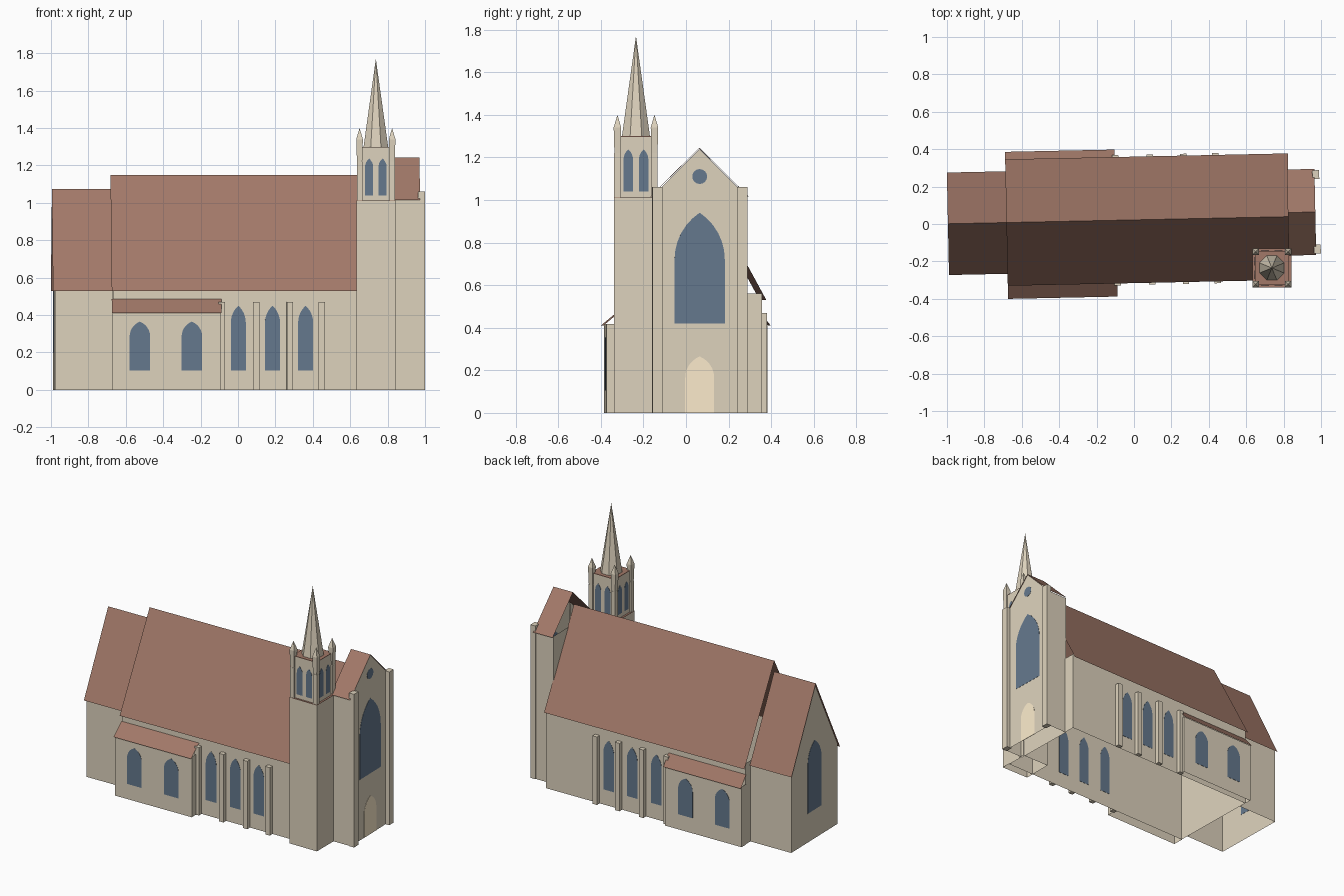
import bpy, bmesh, math
from mathutils import Matrix, Vector

if "Cube" in bpy.data.objects:
    bpy.data.objects.remove(bpy.data.objects["Cube"])

def material(name, rgb):
    m = bpy.data.materials.new(name)
    m.diffuse_color = (*rgb, 1)
    m.use_nodes = True
    m.node_tree.nodes["Principled BSDF"].inputs["Base Color"].default_value = m.diffuse_color
    return m

STONE = material("stone", (0.73, 0.65, 0.51))
TILE = material("roof_tile", (0.36, 0.19, 0.14))
GLASS = material("window_glass", (0.13, 0.19, 0.27))
DOOR = material("door_wood", (0.98, 0.84, 0.61))

# The church body is turned slightly; the tower stays square to the axes
BODY = Matrix.Translation((0, 0.022, 0)) @ Matrix.Rotation(math.radians(1.2), 4, 'Z')
TX, TY = 0.737, -0.235
TOWER = Matrix.Translation((TX, TY, 0))

def finish(name, bm, mat, frame):
    bmesh.ops.recalc_face_normals(bm, faces=bm.faces)
    me = bpy.data.meshes.new(name)
    bm.to_mesh(me)
    bm.free()
    me.materials.append(mat)
    ob = bpy.data.objects.new(name, me)
    ob.matrix_world = frame
    bpy.context.collection.objects.link(ob)
    return ob

def prism(name, profile, axis, lo, hi, mat=STONE, frame=BODY, hollow=""):
    """Extrude a 2D (horizontal, z) profile along x or y; hollow drops 'b'ottom / 't'op faces."""
    def place(a, z):
        return (lo, a, z) if axis == 'x' else (a, lo, z)
    bm = bmesh.new()
    f = bm.faces.new([bm.verts.new(place(a, z)) for a, z in profile])
    r = bmesh.ops.extrude_face_region(bm, geom=[f])
    d = Vector((hi - lo, 0, 0)) if axis == 'x' else Vector((0, hi - lo, 0))
    bmesh.ops.translate(bm, verts=[v for v in r["geom"] if isinstance(v, bmesh.types.BMVert)], vec=d)
    bmesh.ops.recalc_face_normals(bm, faces=bm.faces)
    bm.normal_update()
    drop = [f for f in bm.faces if ("b" in hollow and f.normal.z < -0.9) or ("t" in hollow and f.normal.z > 0.9)]
    bmesh.ops.delete(bm, geom=drop, context='FACES')
    return finish(name, bm, mat, frame)

def box(name, x0, x1, y0, y1, z0, z1, mat=STONE, frame=BODY, hollow=""):
    return prism(name, [(y0, z0), (y1, z0), (y1, z1), (y0, z1)], 'x', x0, x1, mat, frame, hollow)

def sheet(name, line, x0, x1, mat=TILE):
    """Thin surface following a (y, z) line along x."""
    bm = bmesh.new()
    rows = [[bm.verts.new((x, y, z)) for x in (x0, x1)] for y, z in line]
    for a, b in zip(rows, rows[1:]):
        bm.faces.new((a[0], a[1], b[1], b[0]))
    return finish(name, bm, mat, BODY)

def arch(c, w, z0, spring, top, n=6):
    """Pointed arch profile of half width w."""
    h = top - spring
    R = (w * w + h * h) / (2 * w)
    end = math.atan2(h, R - w)
    right = [(w - R + R * math.cos(end * i / n), spring + R * math.sin(end * i / n)) for i in range(n + 1)]
    left = [(-x, z) for x, z in right[-2::-1]]
    return [(c + x, z) for x, z in [(w, z0)] + right + left + [(-w, z0)]]

def panel(name, profile, axis, at, mat=GLASS, frame=BODY):
    return prism(name, profile, axis, at - 0.0015, at + 0.0015, mat, frame)

def taper(name, rings, sides, turn, frame):
    """Stack of regular rings (radius, z) ending in a point."""
    bm = bmesh.new()
    loops = []
    for r, z in rings[:-1]:
        loops.append([bm.verts.new((r * math.cos(turn + 2 * math.pi * i / sides),
                                    r * math.sin(turn + 2 * math.pi * i / sides), z)) for i in range(sides)])
    tip = bm.verts.new((0, 0, rings[-1][1]))
    bm.faces.new(loops[0])
    for i in range(sides):
        j = (i + 1) % sides
        for a, b in zip(loops, loops[1:]):
            bm.faces.new((a[i], a[j], b[j], b[i]))
        bm.faces.new((loops[-1][i], loops[-1][j], tip))
    return finish(name, bm, STONE, frame)

# Nave: open wall shell under a two-plane roof
box("nave_walls", -0.676, 0.83, -0.318, 0.318, 0, 0.56, hollow="bt")
sheet("nave_roof", [(-0.338, 0.53), (0, 1.15), (0.338, 0.53)], -0.682, 0.83)

# Chancel with gabled end
box("chancel_walls", -0.985, -0.676, -0.262, 0.262, 0, 0.55, hollow="bt")
prism("chancel_gable", [(-0.262, 0.55), (0.262, 0.55), (0, 1.07)], 'x', -0.985, -0.982)
sheet("chancel_roof", [(-0.274, 0.53), (0, 1.075), (0.274, 0.53)], -0.995, -0.68)
panel("chancel_window", arch(0, 0.077, 0.2, 0.54, 0.68), 'x', -0.985)

# Both sides: aisle, buttresses and windows
for side, s, eave in (("south", -1, 0.408), ("north", 1, 0.378)):
    wall = eave - 0.014
    box(side + "_aisle_walls", -0.679, -0.1, s * 0.317, s * wall, 0, 0.418, hollow="bt")
    sheet(side + "_aisle_roof", [(s * eave, 0.41), (s * 0.318, 0.485)], -0.682, -0.096)
    for x in (-0.533, -0.255):
        panel(side + "_aisle_window", arch(x, 0.055, 0.105, 0.285, 0.365), 'y', s * wall)
    for x in (-0.094, 0.091, 0.271, 0.441):
        box(side + "_buttress", x - 0.017, x + 0.017, s * 0.317, s * 0.348, 0, 0.47)
    for x in (-0.005, 0.178, 0.355):
        panel(side + "_nave_window", arch(x, 0.04, 0.105, 0.36, 0.45), 'y', s * 0.318)

# Entrance facade
FC = 0.022
box("facade_walls", 0.825, 0.967, FC - 0.218, FC + 0.218, 0, 1.02, hollow="bt")
prism("facade_gable", [(FC - 0.218, 1.02), (FC + 0.218, 1.02), (FC, 1.238)], 'x', 0.964, 0.967)
sheet("facade_roof", [(FC - 0.23, 1.016), (FC, 1.243), (FC + 0.23, 1.016)], 0.823, 0.97)
for s in (-1, 1):
    c = FC + s * 0.199
    box("facade_pilaster", 0.958, 0.995, c - 0.024, c + 0.024, 0, 1.06)
panel("facade_window", arch(FC, 0.118, 0.42, 0.72, 0.94), 'x', 0.967)
panel("facade_door", arch(FC, 0.068, 0, 0.165, 0.265), 'x', 0.967, DOOR)
panel("facade_round_window", [(FC + 0.035 * math.cos(i * math.pi / 8), 1.11 + 0.035 * math.sin(i * math.pi / 8))
                              for i in range(16)], 'x', 0.967)

# Tower shaft and belfry
H, B = 0.104, 0.091
box("tower_shaft", -H, H, -H, H, 0, 1.01, frame=TOWER, hollow="bt")
box("tower_ledge", -H, H, -H, H, 1.008, 1.012, TILE, TOWER)
box("belfry_walls", -B, B, -B, B, 1.012, 1.296, frame=TOWER)
box("belfry_roof", -B, B, -B, B, 1.296, 1.30, TILE, TOWER)
for s in (-1, 1):
    for c in (-0.036, 0.036):
        panel("belfry_window", arch(c, 0.022, 1.04, 1.19, 1.237), 'x', s * B, frame=TOWER)
        panel("belfry_window", arch(c, 0.022, 1.04, 1.19, 1.237), 'y', s * B, frame=TOWER)
    for t in (-1, 1):
        x, y = s * 0.087, t * 0.087
        box("belfry_corner_pillar", x - 0.015, x + 0.015, y - 0.015, y + 0.015, 1.01, 1.22, frame=TOWER)
        taper("pinnacle", [(0.020, 1.22), (0.025, 1.34), (0, 1.40)], 4, math.pi / 4,
              Matrix.Translation((TX + x, TY + y, 0)))

# Spire
taper("spire", [(0.071, 1.30), (0, 1.77)], 8, math.pi / 8, TOWER)
